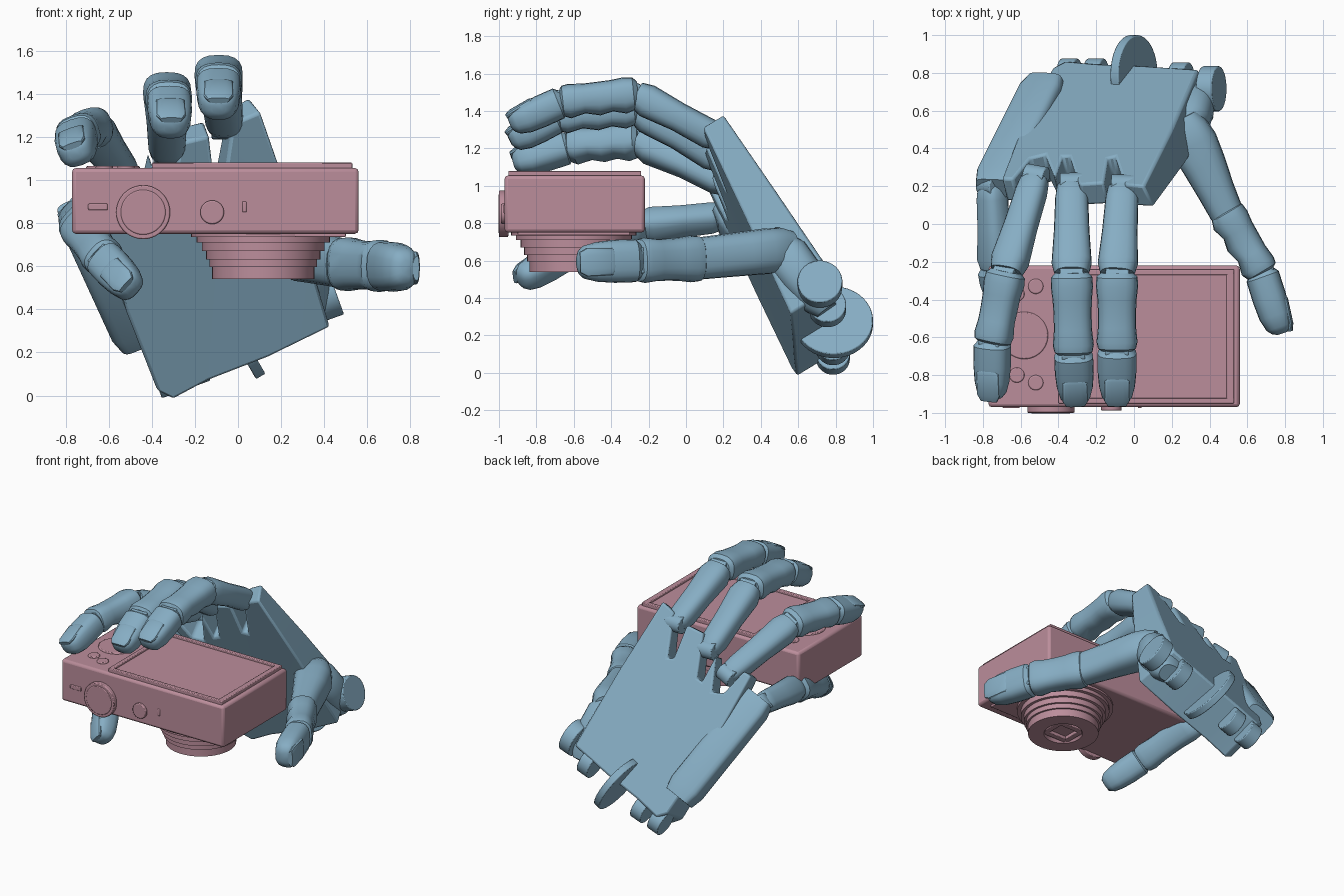
import bpy, bmesh
from math import cos, sin, pi
from mathutils import Vector as V


def material(name, col):
    m = bpy.data.materials.new(name)
    m.diffuse_color = (*col, 1)
    return m


BLUE = material("hand_blue", (0.24, 0.42, 0.55))
PINK = material("camera_pink", (0.50, 0.27, 0.33))


def finish(name, bm, mat, bevel=0, segs=2):
    bmesh.ops.recalc_face_normals(bm, faces=bm.faces)
    me = bpy.data.meshes.new(name)
    bm.to_mesh(me)
    bm.free()
    ob = bpy.data.objects.new(name, me)
    bpy.context.collection.objects.link(ob)
    me.materials.append(mat)
    if bevel:
        b = ob.modifiers.new("bevel", 'BEVEL')
        b.width, b.segments, b.limit_method = bevel, segs, 'ANGLE'
    bpy.ops.object.select_all(action='DESELECT')
    bpy.context.view_layer.objects.active = ob
    ob.select_set(True)
    bpy.ops.object.shade_smooth_by_angle(angle=0.6)
    return ob


def box(name, lo, hi, mat, bevel=0.01):
    bm = bmesh.new()
    bmesh.ops.create_cube(bm, size=1)
    for v in bm.verts:
        v.co = V([(a + b) / 2 + c * (b - a) for a, b, c in zip(lo, hi, v.co)])
    return finish(name, bm, mat, bevel)


def loft(name, a, b, up, stations, mat, n=20, power=1.0, bevel=0):
    """Skin from a to b; each station is (t, half width, half height above, half height below)."""
    a, b, up = V(a), V(b), V(up)
    d = (b - a).normalized()
    up = (up - d * up.dot(d)).normalized()
    side = d.cross(up)
    bm, rings = bmesh.new(), []
    for t, w, h, low in stations:
        ring = []
        for i in range(n):
            c, s = cos(2 * pi * i / n), sin(2 * pi * i / n)
            c = abs(c) ** power * (1 if c > 0 else -1)
            s = abs(s) ** power * (1 if s > 0 else -1)
            ring.append(bm.verts.new(a.lerp(b, t) + side * c * w + up * s * (h if s > 0 else low)))
        rings.append(ring)
    for r, q in zip(rings, rings[1:]):
        for i in range(n):
            bm.faces.new((r[i], r[(i + 1) % n], q[(i + 1) % n], q[i]))
    bm.faces.new(rings[0])
    bm.faces.new(rings[-1])
    return finish(name, bm, mat, bevel)


def disc(name, centre, axis, r, half, mat, n=40, bevel=0.006):
    axis, centre = V(axis).normalized(), V(centre)
    up = (0, 1, 0.1) if abs(axis.y) < 0.8 else (0, 0, 1)
    return loft(name, centre - axis * half, centre + axis * half, up,
                [(0, r, r, r), (1, r, r, r)], mat, n, 1.0, bevel)


# camera body, screen panel and the raised frame round it
box("camera_body", (-0.77, -0.97, 0.75), (0.56, -0.22, 1.055), PINK, 0.018)
box("camera_screen", (-0.38, -0.93, 1.04), (0.51, -0.26, 1.064), PINK, 0.002)
for i, (x0, x1, y0, y1) in enumerate([(-0.4, 0.53, -0.95, -0.92), (-0.4, 0.53, -0.27, -0.24),
                                      (-0.4, -0.37, -0.93, -0.26), (0.49, 0.53, -0.93, -0.26)]):
    box(f"screen_frame_{i}", (x0, y0, 1.04), (x1, y1, 1.08), PINK, 0.005)
box("camera_base_plate", (0.22, -0.9, 0.735), (0.5, -0.3, 0.76), PINK, 0.005)

# camera dials and buttons
disc("mode_dial", (-0.44, -0.975, 0.85), (0, 1, 0), 0.125, 0.025, PINK)
disc("mode_dial_cap", (-0.44, -0.985, 0.85), (0, 1, 0), 0.105, 0.018, PINK)
disc("shutter_button", (-0.12, -0.97, 0.85), (0, 1, 0), 0.055, 0.018, PINK)
box("slot_wide", (-0.695, -0.975, 0.86), (-0.605, -0.96, 0.89), PINK, 0.005)
box("slot_tall", (0.02, -0.975, 0.85), (0.04, -0.96, 0.9), PINK, 0.005)
disc("control_wheel", (-0.58, -0.59, 1.055), (0, 0, 1), 0.125, 0.009, PINK)
for i, (x, y) in enumerate([(-0.52, -0.33), (-0.62, -0.37), (-0.62, -0.8), (-0.52, -0.84)]):
    disc(f"back_button_{i}", (x, y, 1.055), (0, 0, 1), 0.04, 0.01, PINK, 24)

# stepped lens barrel with a recessed opening
prof = [(0.76, 0.335), (0.735, 0.335), (0.735, 0.31), (0.71, 0.31), (0.71, 0.285), (0.67, 0.285), (0.67, 0.265),
        (0.63, 0.265), (0.63, 0.25), (0.595, 0.25), (0.595, 0.237), (0.54, 0.237), (0.54, 0.13), (0.57, 0.11)]
loft("lens_barrel", (0.117, -0.6, 1), (0.117, -0.6, 0), (0, 1, 0),
     [(1 - z, r, r, r) for z, r in prof], PINK, 48)
for s in (-1, 1):
    box(f"lens_frame_x{s}", (0.117 + s * 0.09 - 0.02, -0.68, 0.548), (0.117 + s * 0.09 + 0.02, -0.52, 0.58), PINK, 0.004)
    box(f"lens_frame_y{s}", (0.027, -0.6 + s * 0.08 - 0.02, 0.548), (0.207, -0.6 + s * 0.08 + 0.02, 0.58), PINK, 0.004)

# palm: notched slab on a tilted plane, thicker at the wrist
N = V((-0.363, 1.633, 1)).normalized()
LAT = V((1, 0, 0.363)).normalized()


def on_palm(x, y, depth=0):
    return V((x, y, 1.69 + 0.363 * x - 1.633 * y)) - N * depth


outline = [(-0.43, 0.83), (-0.36, 0.865), (-0.2, 0.85), (0.05, 0.84), (0.34, 0.82), (0.2, 0.5), (0.05, 0.2),
           (-0.05, 0.21), (-0.1, 0.36), (-0.14, 0.35), (-0.16, 0.22), (-0.29, 0.21), (-0.34, 0.36), (-0.38, 0.36),
           (-0.42, 0.25), (-0.47, 0.37), (-0.55, 0.35), (-0.64, 0.24), (-0.7, 0.24), (-0.56, 0.6)]
bm = bmesh.new()
back = [bm.verts.new(on_palm(x, y)) for x, y in outline]
front = [bm.verts.new(on_palm(x, y, 0.13 + 0.29 * (y - 0.2)) + V((0.03 if x > 0 else 0, 0, 0))) for x, y in outline]
bm.faces.new(back)
bm.faces.new(front[::-1])
for i in range(len(back)):
    j = (i + 1) % len(back)
    bm.faces.new((back[i], back[j], front[j], front[i]))
bmesh.ops.triangulate(bm, faces=[f for f in bm.faces if len(f.verts) > 4])
finish("palm", bm, BLUE, 0.014)

# wrist: hinge lugs and one large flat disc
for i, (x, y, r) in enumerate([(-0.36, 0.87, 0.09), (-0.22, 0.87, 0.09), (0.23, 0.84, 0.1), (0.39, 0.8, 0.12)]):
    disc(f"wrist_lug_{i}", on_palm(x, y, 0.1), LAT, r, 0.045, BLUE, 28)
disc("wrist_disc", (0.0, 0.79, 0.27), (0.86, 0, 0.5), 0.21, 0.025, BLUE)

# metacarpals at both sides of the palm
loft("outer_palm_flap", (-0.46, 0.74, 0.27), (-0.74, 0.19, 0.88), N,
     [(0, 0.1, 0.08, 0.09), (0.1, 0.12, 0.09, 0.1), (0.9, 0.12, 0.08, 0.09), (1, 0.1, 0.06, 0.06)],
     BLUE, 20, 0.45)
loft("thumb_base", (0.32, 0.74, 0.35), (0.27, 0.5, 0.68), (1, 0, 0),
     [(-.05, 0.06, 0.07, 0.08), (0.12, 0.1, 0.11, 0.12), (0.5, 0.12, 0.13, 0.15), (0.85, 0.12, 0.12, 0.13),
      (1.1, 0.07, 0.06, 0.07)], BLUE, 24, 0.8)

# finger segments: (t, width, height above, height below) in units of the finger size
PROXIMAL = [(-0.04, .45, .4, .45), (0.03, .7, .65, .75), (0.15, .78, .75, .95), (0.5, .84, .8, .85),
            (0.85, .95, .95, .95), (0.97, .8, .8, .7)]
THUMB_PROXIMAL = [(-0.1, .75, .9, .9), (0.03, .95, 1.15, 1.2), (0.2, .98, 1.3, 1.3), (0.45, .95, 1.2, 1.15),
                  (0.75, .92, 1, 1), (1, .9, .9, .9)]
MIDDLE = [(-0.06, .75, .7, .65), (0.0, .97, .95, .9), (0.12, 1, 1, 1.05), (0.3, .93, .92, .85), (0.48, .9, .9, 1.0),
          (0.68, .9, .88, .8), (0.88, .97, .95, 1), (0.97, .9, .88, .85), (1.0, .75, .7, .65)]
DISTAL = [(-0.05, .7, .6, .6), (0.05, .92, .85, .95), (0.4, .92, .82, 1), (0.7, .85, .72, .98), (0.9, .72, .6, .82),
          (0.98, .55, .42, .6), (1.02, .3, .2, .35)]


def finger(name, pts, up, w, h, first=PROXIMAL):
    pts = [V(p) for p in pts]
    for part, a, b, prof in zip(("proximal", "middle", "distal"), pts, pts[1:], (first, MIDDLE, DISTAL)):
        loft(f"{name}_{part}", a, b, up, [(t, x * w, u * h, l * h) for t, x, u, l in prof], BLUE, 20, 0.75)
    # knuckle pins and nail
    for i, p in enumerate(pts[:3]):
        disc(f"{name}_pin_{i}", p, (pts[2] - pts[0]).cross(V(up)), h * 0.65, w * 0.55, BLUE, 20)
    a, b = pts[2:]
    d = (b - a).normalized()
    u = (V(up) - d * d.dot(V(up))).normalized()
    loft(f"{name}_nail", a.lerp(b, 0.45) + u * h * 0.7, a.lerp(b, 1.03) + u * h * 0.4, u,
         [(0, .4 * w, .008, .02), (0.1, .6 * w, .016, .02), (0.8, .62 * w, .02, .02), (1, .45 * w, .01, .02)],
         BLUE, 16, 0.8)


finger("index_finger", [(-0.06, 0.2, 1.25), (-0.09, -0.28, 1.49), (-0.09, -0.67, 1.45), (-0.09, -0.94, 1.34)],
       (0, 0, 1), 0.112, 0.095)
finger("middle_finger", [(-0.33, 0.21, 1.13), (-0.33, -0.28, 1.41), (-0.32, -0.69, 1.37), (-0.31, -0.94, 1.25)],
       (0, 0, 1), 0.112, 0.095)
finger("ring_finger", [(-0.52, 0.25, 1.01), (-0.68, -0.27, 1.24), (-0.75, -0.63, 1.21), (-0.755, -0.92, 1.13)],
       (-0.35, 0, 1), 0.105, 0.095)
finger("little_finger", [(-0.76, 0.2, 0.84), (-0.73, -0.25, 0.78), (-0.62, -0.66, 0.63), (-0.5, -0.89, 0.5)],
       (-0.6, -0.3, 0.5), 0.1, 0.09)
finger("thumb", [(0.27, 0.52, 0.66), (0.49, 0.06, 0.61), (0.68, -0.26, 0.6), (0.79, -0.57, 0.59)],
       (1, 0.3, 0), 0.125, 0.1, THUMB_PROXIMAL)
